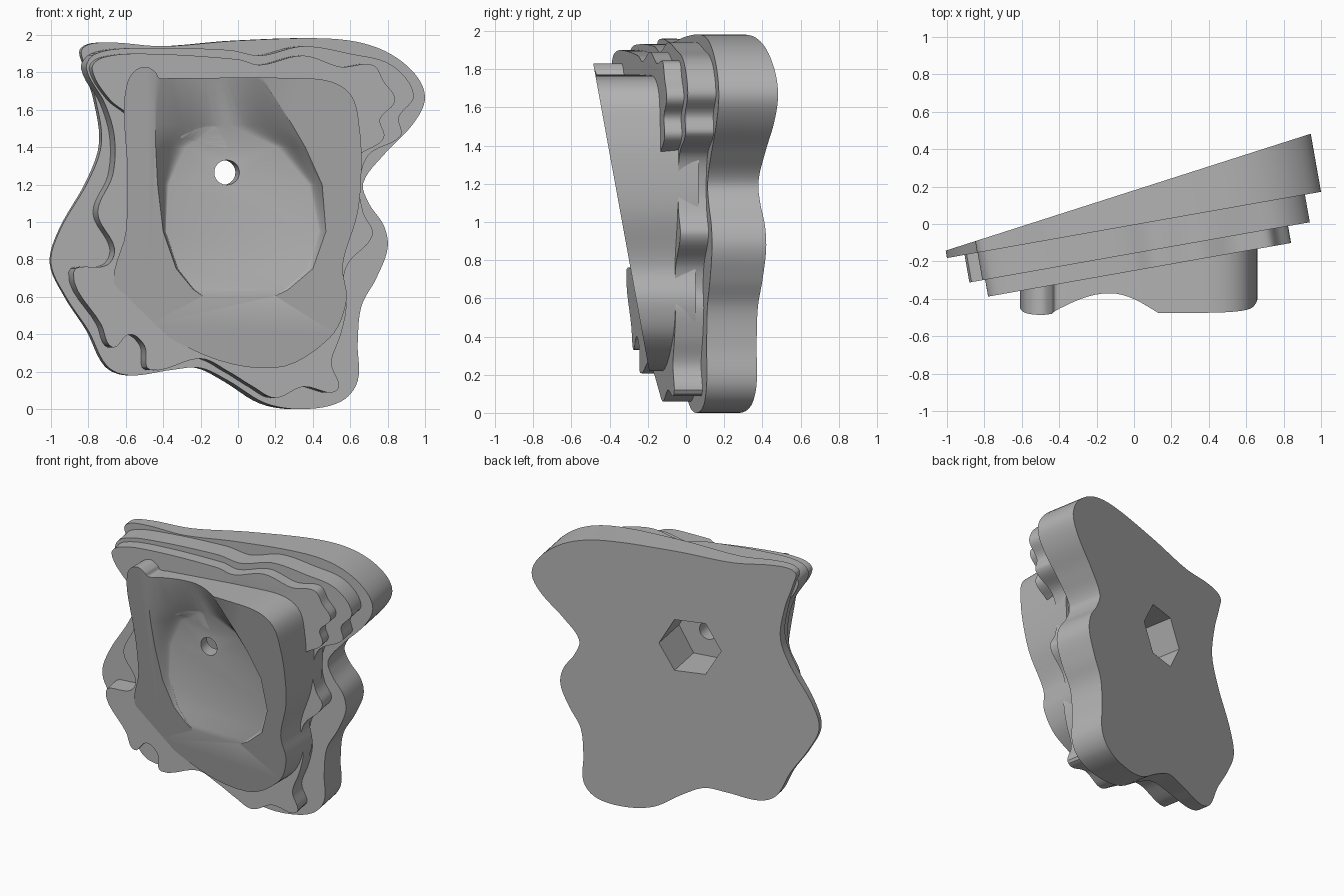
import bpy, bmesh, math
from mathutils import Vector, Matrix

if "Cube" in bpy.data.objects:
    bpy.data.objects.remove(bpy.data.objects["Cube"], do_unlink=True)

LEAN = 0.177          # tilt of the stacked layers
BACK_SLOPE = 0.32     # tilt of the flat mounting face

stone = bpy.data.materials.new("stone grey")
stone.use_nodes = True
stone.diffuse_color = (0.45, 0.45, 0.45, 1)
stone.node_tree.nodes["Principled BSDF"].inputs["Base Color"].default_value = (0.45, 0.45, 0.45, 1)


def smooth_loop(points, steps=6):
    """Closed smooth curve through points given in hundredths."""
    pts = [Vector(p) / 100 for p in points]
    count = len(pts)
    tangents = [(pts[(i + 1) % count] - pts[i - 1]).normalized() for i in range(count)]
    loop = []
    for i in range(count):
        a, b = pts[i], pts[(i + 1) % count]
        length = (b - a).length
        ta, tb = tangents[i] * length, tangents[(i + 1) % count] * length
        for k in range(steps):
            s = k / steps
            ease = s * s * (3 - 2 * s)
            loop.append(a.lerp(b, ease) + ta * s * (1 - s) ** 2 - tb * s * s * (1 - s))
    return loop


def finish(name, bm):
    bmesh.ops.recalc_face_normals(bm, faces=bm.faces)
    mesh = bpy.data.meshes.new(name)
    bm.to_mesh(mesh)
    bm.free()
    mesh.materials.append(stone)
    obj = bpy.data.objects.new(name, mesh)
    bpy.context.collection.objects.link(obj)
    return obj


def loft(name, rings):
    """Closed solid through matching rings of points."""
    bm = bmesh.new()
    rows = [[bm.verts.new(p) for p in ring] for ring in rings]
    count = len(rows[0])
    for low, high in zip(rows, rows[1:]):
        for i in range(count):
            j = (i + 1) % count
            bm.faces.new((low[i], low[j], high[j], high[i]))
    bm.faces.new(rows[0])
    bm.faces.new(rows[-1])
    return finish(name, bm)


def slab(name, outline, front, reach, lean=LEAN):
    """Outline on a sloping front face, pushed backwards by reach."""
    face, rear = [], []
    for x, z in smooth_loop(outline):
        y = front(x, z)
        t = reach(x, y)
        face.append((x, y, z))
        rear.append((x - lean * t, y + t, z))
    return loft(name, [face, rear])


def layer_plane(offset):
    return lambda x, z: offset + LEAN * x


def block_front(x, z):
    return -0.475 + 0.182 * (1.77 - z)


# Wavy base plate, wedge shaped towards its flat back
base = slab("base_plate", [
    (-83, 193), (-70, 196), (-40, 194), (0, 197), (50, 198), (75, 193), (93, 181),
    (100, 167), (94, 153), (78, 136), (67, 121), (70, 110), (78, 98), (80, 86),
    (74, 70), (66, 55), (64, 35), (64, 15), (55, 4), (35, 0), (15, 3), (-5, 15),
    (-20, 22), (-35, 21), (-58, 18), (-70, 23), (-80, 42), (-92, 60), (-100, 78),
    (-95, 96), (-80, 122), (-73, 142), (-76, 165), (-82, 184)],
    layer_plane(-0.005),
    lambda x, y: (0.18 + BACK_SLOPE * x - y) / (1 + BACK_SLOPE * LEAN))

# Second layer
middle = slab("middle_layer", [
    (-81, 182), (-76, 190), (-55, 193), (-5, 192), (12, 189), (35, 194), (60, 190),
    (82, 184), (94, 168), (86, 156), (87, 146), (70, 136), (65, 120), (67, 105),
    (72, 93), (59, 78), (56, 66), (58, 55), (55, 40), (50, 25), (53, 10), (35, 12),
    (20, 6), (8, 12), (-5, 20), (-20, 27), (-47, 21), (-50, 34), (-58, 40),
    (-67, 33), (-73, 45), (-88, 73), (-70, 77), (-66, 86), (-75, 105), (-67, 125),
    (-66, 145), (-71, 163)],
    layer_plane(-0.157), lambda x, y: 0.165)

# Third layer, only around the top
upper = slab("upper_layer", [
    (-78, 182), (-72, 188), (-50, 190), (0, 187), (12, 184), (35, 189), (55, 183),
    (72, 184), (78, 175), (84, 165), (76, 155), (78, 145), (68, 138), (50, 130),
    (-50, 150), (-59, 158), (-69, 166)],
    layer_plane(-0.25), lambda x, y: 0.11)

# Main block with a sloping face and a small boss at the top corner
block = slab("main_block", [
    (-61, 160), (-59, 175), (-55, 181), (-49, 183), (-44, 180), (-42, 177),
    (-36, 177), (30, 177), (50, 175), (61, 167), (65, 150), (66, 130), (64, 105),
    (56, 77), (58, 58), (49, 38), (20, 22), (-25, 32), (-65, 64), (-60, 95),
    (-59, 125)],
    block_front, lambda x, y: -0.05 + LEAN * x - y, lean=0)

# Scoop cutter: height, left rim, left floor, right floor, right rim, floor depth
rings = []
for z, rim_l, floor_l, floor_r, rim_r, depth in [
        (1.95, -.44, -.13, -.13, .05, -.41), (1.77, -.44, -.13, -.13, .13, -.37),
        (1.52, -.44, -.07, -.04, .29, -.27), (1.4, -.44, -.28, .21, .36, -.26),
        (1.2, -.43, -.37, .38, .45, -.26), (.95, -.4, -.385, .43, .47, -.26),
        (.75, -.33, -.32, .37, .4, -.26), (.64, -.24, -.235, .25, .27, -.262),
        (.58, -.16, -.155, .15, .16, -.263)]:
    rim_y = min(block_front(0, z), depth)
    left, right = [], []
    for k in range(9):
        s = k / 8
        y = rim_y + (depth - rim_y) * math.sin(s * math.pi / 2)
        left.append((rim_l + (floor_l - rim_l) * s, y, z))
        right.append((rim_r + (floor_r - rim_r) * s, y, z))
    if floor_l == floor_r:
        right[-1] = (floor_r + 0.002, depth, z)
    rings.append([(rim_l, -0.8, z)] + left + right[::-1] + [(rim_r, -0.8, z)])
scoop = loft("scoop_cutter", rings)


# Bolt hole and hexagonal nut pocket share one axis
def bore(name, sides, radius, start, end):
    axis = Vector((-LEAN, 1, 0)).normalized()
    side = Vector((axis.y, -axis.x, 0))
    up = Vector((0, 0, 1))
    origin = Vector((-0.06, -0.26, 1.265))
    turns = [2 * math.pi * i / sides for i in range(sides)]
    return loft(name, [[origin + axis * t + (side * math.cos(a) + up * math.sin(a)) * radius
                        for a in turns] for t in (start, end)])


hole = bore("hole_cutter", 40, 0.066, -0.3, 0.9)
pocket = bore("pocket_cutter", 6, 0.22, 0.11, 0.9)

cutters = [scoop, hole, pocket]
for cutter in cutters:
    cutter.hide_render = True

for part in (base, middle, upper, block):
    bpy.ops.object.select_all(action="DESELECT")
    part.select_set(True)
    bpy.context.view_layer.objects.active = part
    for cutter in cutters:
        cut = part.modifiers.new(cutter.name, "BOOLEAN")
        cut.operation = "DIFFERENCE"
        cut.solver = "EXACT"
        cut.object = cutter
        bpy.ops.object.modifier_apply(modifier=cut.name)
    bpy.ops.object.shade_smooth_by_angle(angle=math.radians(35))

for cutter in cutters:
    bpy.data.objects.remove(cutter, do_unlink=True)
